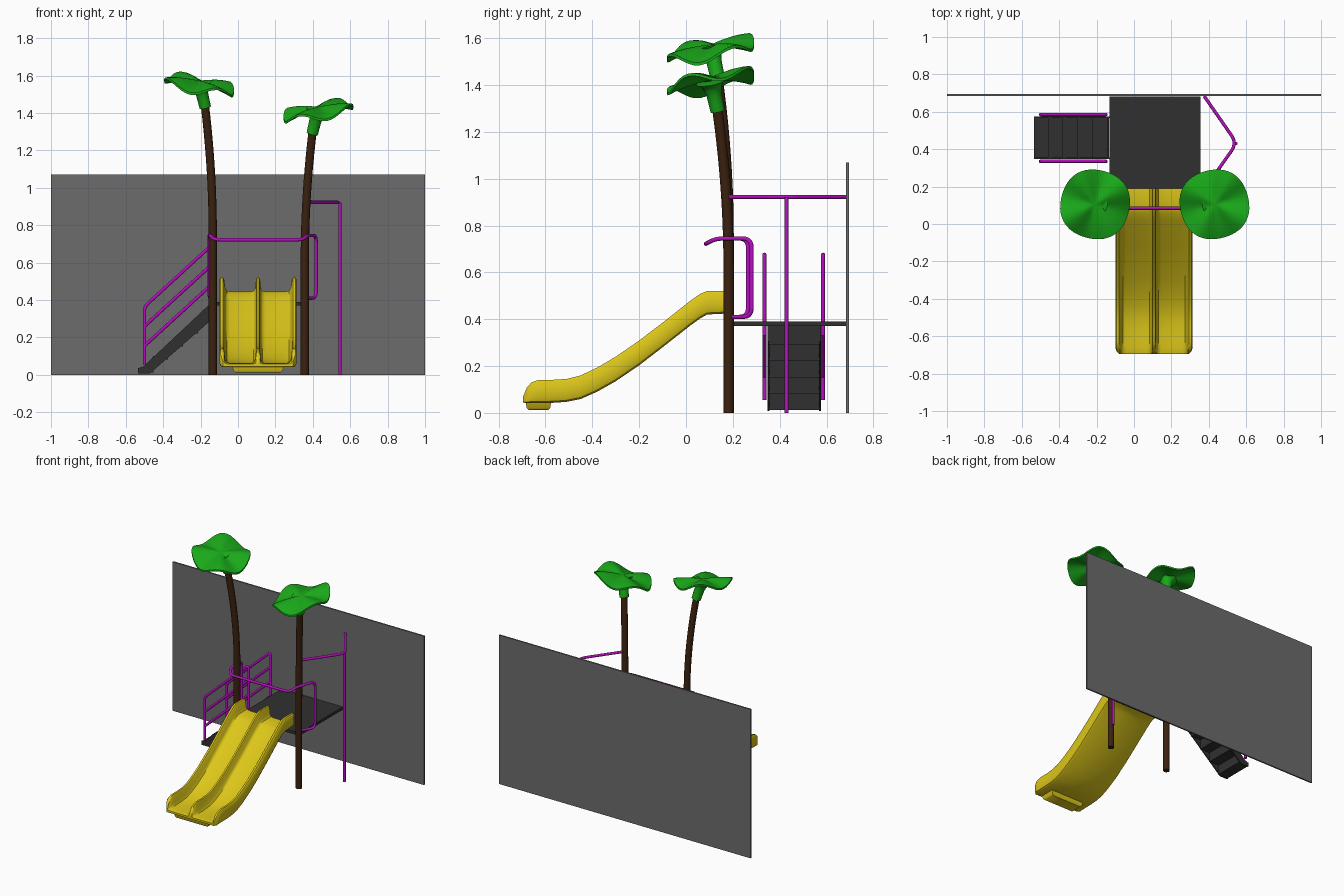
import bpy, bmesh, math
from mathutils import Vector

old = bpy.data.objects.get("Cube")
if old:
    bpy.data.objects.remove(old, do_unlink=True)


def material(name, r, g, b):
    m = bpy.data.materials.new(name)
    m.use_nodes = True
    m.diffuse_color = (r, g, b, 1)
    m.node_tree.nodes["Principled BSDF"].inputs["Base Color"].default_value = (r, g, b, 1)
    return m


YELLOW = material("slide yellow", 0.72, 0.57, 0.01)
GREEN = material("leaf green", 0.01, 0.40, 0.01)
BROWN = material("trunk brown", 0.045, 0.016, 0.005)
MAGENTA = material("rail magenta", 0.47, 0.005, 0.52)
GREY = material("wall grey", 0.15, 0.15, 0.15)
DARK = material("deck dark grey", 0.03, 0.03, 0.03)


def finish(name, bm, mat, smooth=True):
    bmesh.ops.recalc_face_normals(bm, faces=bm.faces)
    me = bpy.data.meshes.new(name)
    bm.to_mesh(me)
    bm.free()
    me.materials.append(mat)
    ob = bpy.data.objects.new(name, me)
    bpy.context.collection.objects.link(ob)
    if smooth:
        bpy.ops.object.select_all(action='DESELECT')
        ob.select_set(True)
        bpy.context.view_layer.objects.active = ob
        bpy.ops.object.shade_smooth_by_angle(angle=math.radians(40))
    return ob


def box(name, lo, hi, mat):
    bm = bmesh.new()
    bmesh.ops.create_cube(bm, size=1)
    for v in bm.verts:
        v.co = Vector([l + (h - l) * (c + 0.5) for l, h, c in zip(lo, hi, v.co)])
    return finish(name, bm, mat, False)


def loft(name, rings, mat):
    """Skin closed rings of points and cap both ends."""
    bm = bmesh.new()
    rows = [[bm.verts.new(p) for p in ring] for ring in rings]
    n = len(rows[0])
    for a, b in zip(rows, rows[1:]):
        for i in range(n):
            j = (i + 1) % n
            bm.faces.new((a[i], a[j], b[j], b[i]))
    bm.faces.new(rows[0])
    bm.faces.new(rows[-1][::-1])
    return finish(name, bm, mat)


def rounded(points, radius):
    """Replace each inner corner of a path with a short arc."""
    pts = [Vector(p) for p in points]
    out = [pts[0]]
    for p, q, r in zip(pts, pts[1:], pts[2:]):
        a = q + (p - q).normalized() * min(radius, (p - q).length * 0.45)
        b = q + (r - q).normalized() * min(radius, (r - q).length * 0.45)
        for k in range(6):
            t = k / 5
            out.append(a * (1 - t) ** 2 + q * 2 * t * (1 - t) + b * t * t)
    return out + [pts[-1]]


def tube(name, points, radii, mat, sides=12):
    pts = [Vector(p) for p in points]
    if isinstance(radii, float):
        radii = [radii] * len(pts)
    rings, side = [], None
    for i, p in enumerate(pts):
        d = (pts[min(i + 1, len(pts) - 1)] - pts[max(i - 1, 0)]).normalized()
        if side is None:
            side = d.orthogonal()
        side = (side - d * side.dot(d)).normalized()
        up = d.cross(side)
        angles = [math.tau * k / sides for k in range(sides)]
        rings.append([p + (side * math.cos(a) + up * math.sin(a)) * radii[i] for a in angles])
    return loft(name, rings, mat)


def rail(name, points, radius=0.04):
    return tube(name, rounded(points, radius), 0.009, MAGENTA)


# Back wall and deck
box("back_wall", (-1, 0.684, 0), (1, 0.695, 1.07), GREY)
box("deck", (-0.13, 0.19, 0.37), (0.355, 0.683, 0.39), DARK)


# Palm trees: bent trunk, flared stalk and wavy crown
def palm(label, x, side, drop):
    path = [(x, 0.182, 0)]
    for i in range(11):
        s = i / 10
        path.append((x + side * 0.043 * s * s, 0.182 - 0.05 * s * s, 0.75 - drop + 0.7 * s))
    tube(label + "_trunk", path, 0.022, BROWN, 16)
    base = Vector((x + side * 0.04, 0.135, 1.43 - drop))
    apex = Vector((x + side * 0.073, 0.105, 1.567 - drop))
    steps = [(0, 0.031), (0.25, 0.032), (0.5, 0.033), (0.7, 0.039), (0.83, 0.05), (0.9, 0.065)]
    tube(label + "_stalk", [base.lerp(apex, t) for t, r in steps],
         [r for t, r in steps], GREEN, 20)
    bm = bmesh.new()
    count, layers = 48, []
    for lift in (0.006, -0.006):
        mid = bm.verts.new(apex + Vector((0, 0, lift)))
        rows = []
        for f in (0.3, 0.6, 0.85, 1.0):
            row = []
            for k in range(count):
                a = math.tau * k / count
                wave = math.cos(4 * (a + math.pi / 3))
                r = f * (0.188 + 0.004 * wave)
                dx, dy = r * math.cos(a), r * math.sin(a)
                z = -0.16 * dx + 0.17 * dy + f * 0.023 * wave - 0.018 * f ** 3
                row.append(bm.verts.new(apex + Vector((-side * dx, dy, z + lift))))
            rows.append(row)
        for k in range(count):
            j = (k + 1) % count
            bm.faces.new((mid, rows[0][k], rows[0][j]))
            for p, q in zip(rows, rows[1:]):
                bm.faces.new((p[k], q[k], q[j], p[j]))
        layers.append(rows[-1])
    for k in range(count):
        j = (k + 1) % count
        bm.faces.new((layers[0][k], layers[1][k], layers[1][j], layers[0][j]))
    finish(label + "_crown", bm, GREEN)


palm("right_palm", -0.135, -1, 0)
palm("left_palm", 0.357, 1, 0.14)

# Double slide: a channel section carried along the rim path (y, rim, bed, bottom)
stations = [(0.19, 0.52, 0.445, 0.425), (0.09, 0.52, 0.445, 0.42), (0.06, 0.508, 0.432, 0.403),
            (0.02, 0.48, 0.405, 0.374), (-0.1, 0.385, 0.31, 0.28), (-0.2, 0.309, 0.235, 0.203),
            (-0.3, 0.24, 0.165, 0.135), (-0.38, 0.193, 0.118, 0.09), (-0.45, 0.16, 0.086, 0.059),
            (-0.51, 0.145, 0.07, 0.047), (-0.57, 0.141, 0.065, 0.043), (-0.63, 0.141, 0.063, 0.042),
            (-0.66, 0.13, 0.062, 0.042), (-0.68, 0.108, 0.061, 0.042), (-0.695, 0.07, 0.058, 0.044)]
rings = []
for y, rim, bed, low in stations:
    h = rim - bed
    half = [(0.006, rim), (0.011, rim - h * 0.15), (0.015, bed + h * 0.25), (0.025, bed + h * 0.05),
            (0.04, bed), (0.15, bed), (0.167, bed + h * 0.08), (0.176, bed + h * 0.3),
            (0.181, rim - h * 0.12), (0.187, rim), (0.2, rim), (0.207, rim - h * 0.15),
            (0.207, low + (rim - low) * 0.25), (0.2, low + (rim - low) * 0.07), (0.185, low)]
    pull = 0.02 if y < -0.69 else 0.006 if y < -0.675 else 0
    half = [(min(x, 0.207 - pull), z) for x, z in half]
    outline = half + [(-x, z) for x, z in reversed(half)]
    rings.append([(0.107 + x, y, z) for x, z in outline])
loft("double_slide", rings, YELLOW)
loft("slide_foot", [[(0.107 + sx * w, -0.63 + sy * d, z)
                     for sx, sy in ((-1, -1), (1, -1), (1, 1), (-1, 1))]
                    for z, w, d in ((0.012, 0.12, 0.042), (0.02, 0.13, 0.05), (0.05, 0.14, 0.055))],
     YELLOW)

# Stairs: treads, risers and two slanted stringers
for i in range(5):
    x, z = -0.535 + 0.08 * i, 0.012 + 0.07 * i
    box(f"tread_{i + 1}", (x, 0.352, z), (x + 0.082, 0.572, z + 0.018), DARK)
    box(f"riser_{i + 1}", (x + 0.074, 0.352, z), (x + 0.082, 0.572, z + 0.08), DARK)
profile = [(-0.535, 0.008), (-0.47, 0.008), (-0.13, 0.305), (-0.13, 0.38), (-0.16, 0.37),
           (-0.505, 0.045), (-0.535, 0.035)]
for name, y in (("front_stringer", 0.348), ("back_stringer", 0.568)):
    loft(name, [[(x, y + d, z) for x, z in profile] for d in (0, 0.008)], DARK)

# Stair handrails
for name, y in (("front", 0.335), ("back", 0.585)):
    rail(name + "_handrail", [(-0.5, y, 0.055), (-0.5, y, 0.365), (-0.15, y, 0.685), (-0.15, y, 0.33)], 0.025)
    for k, z in enumerate((0.26, 0.155)):
        rail(f"{name}_middle_rail_{k + 1}", [(-0.5, y, z), (-0.15, y, z + 0.32)])

# Guard rail: a loop at each trunk joined by a bar across the slide
rail("guard_rail", [
    (-0.135, 0.18, 0.41), (-0.155, 0.265, 0.41), (-0.155, 0.265, 0.745), (-0.15, 0.13, 0.745),
    (-0.125, 0.085, 0.722), (0.345, 0.085, 0.722), (0.37, 0.13, 0.745), (0.418, 0.28, 0.745),
    (0.418, 0.28, 0.41), (0.355, 0.18, 0.41)])

# Climbing pole with its bent top arm
rail("pole_arm", [(0.375, 0.684, 0.922), (0.55, 0.432, 0.922), (0.368, 0.175, 0.922)], 0.05)
rail("climbing_pole", [(0.545, 0.43, 0), (0.545, 0.43, 0.922)])
